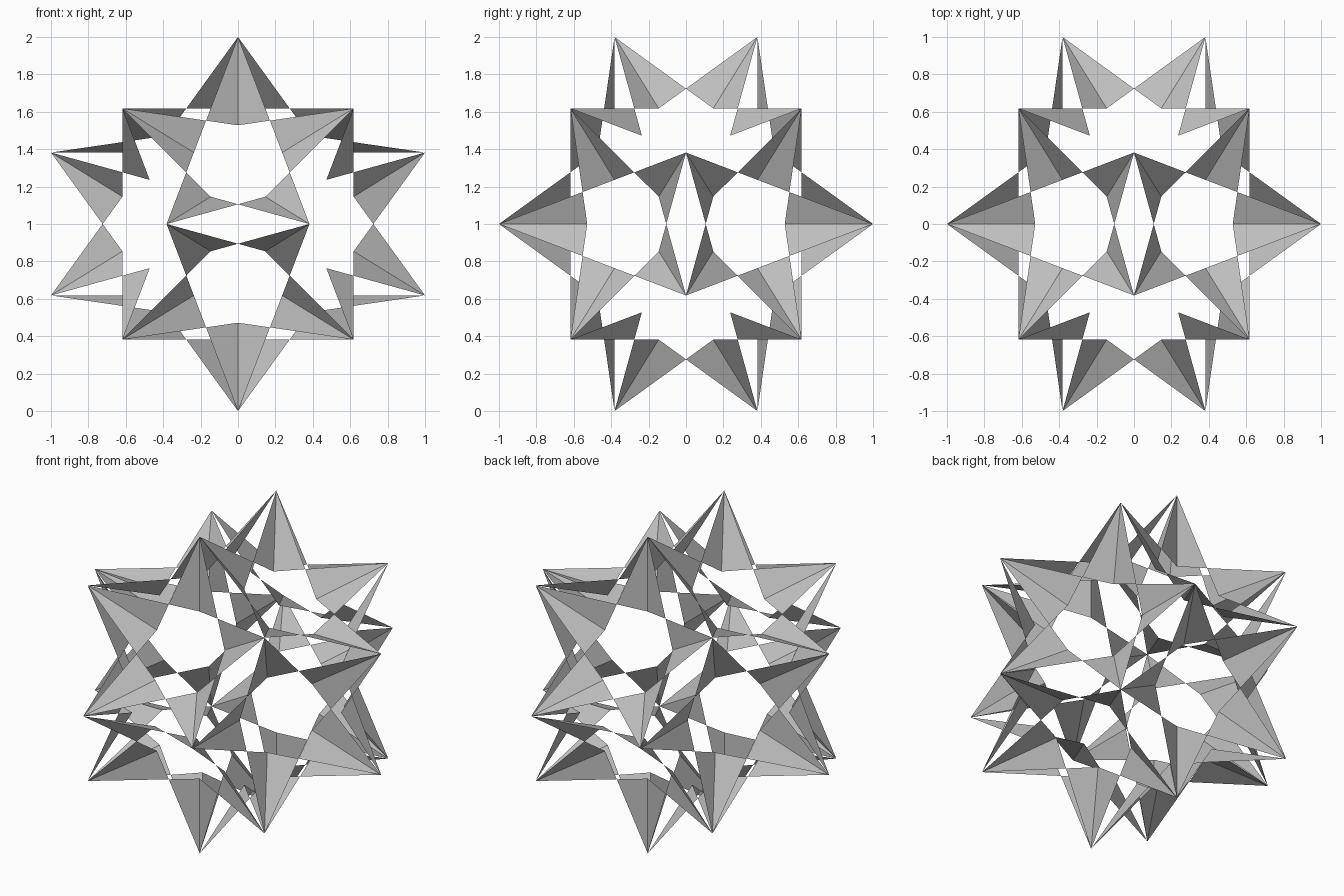
import bpy, bmesh
from itertools import permutations
from mathutils import Vector

cube = bpy.data.objects.get("Cube")
if cube:
    bpy.data.objects.remove(cube, do_unlink=True)

# Golden-ratio proportions
PHI = (1 + 5 ** 0.5) / 2
A = 1 / PHI             # half edge of the cube inside the tips
B = A / PHI
SHORT = 2 * B           # distance between neighbouring tips
LONG = 2 * A * 2 ** 0.5  # distance between tips joined by a spike edge
CUT = 1 / (PHI ** 2 + 1)  # part of each long edge kept in a spike
SIGNS = (-1, 1)

# Twenty spike tips, at the corners of a dodecahedron
tips = [Vector((x, y, z)) * A for x in SIGNS for y in SIGNS for z in SIGNS]
for s in SIGNS:
    for t in SIGNS:
        tips += [Vector((0, s * B, t)), Vector((t, 0, s * B)), Vector((s * B, t, 0))]


def apart(p, q, distance):
    return abs((p - q).length - distance) < 0.01


def add_face(bm, points):
    """Add a triangle that faces away from the centre."""
    a, b, c = points
    if (b - a).cross(c - a).dot(a) < 0:
        b, c = c, b
    bm.faces.new([bm.verts.new(p) for p in (a, b, c)])


# Each spike has three folded wings; each wing is two triangles meeting in a valley
bm = bmesh.new()
for tip in tips:
    ends = [p for p in tips if apart(p, tip, LONG)]
    for p, q in permutations(ends, 2):
        if not apart(p, q, 2 * A):
            continue
        mate = next(c for c in ends if apart(c, p, LONG) and apart(c, q, SHORT))
        corner = tip.lerp(p, CUT)
        inner = tip.lerp(mate, B)
        # the valley lies in the mirror plane between p and q
        n = p - q
        mid = (p + q) / 2
        d0, d1 = (corner - mid).dot(n), (inner - mid).dot(n)
        valley = corner.lerp(inner, d0 / (d0 - d1))
        add_face(bm, (tip, corner, valley))

bmesh.ops.remove_doubles(bm, verts=bm.verts, dist=0.0005)
bmesh.ops.translate(bm, verts=bm.verts, vec=(0, 0, 1))
mesh = bpy.data.meshes.new("star_shell")
bm.to_mesh(mesh)
bm.free()

# Plain grey
grey = bpy.data.materials.new("grey")
grey.use_nodes = True
colour = (0.53, 0.53, 0.53, 1)
grey.diffuse_color = colour
grey.node_tree.nodes["Principled BSDF"].inputs["Base Color"].default_value = colour
mesh.materials.append(grey)

shell = bpy.data.objects.new("star_shell", mesh)
bpy.context.collection.objects.link(shell)
